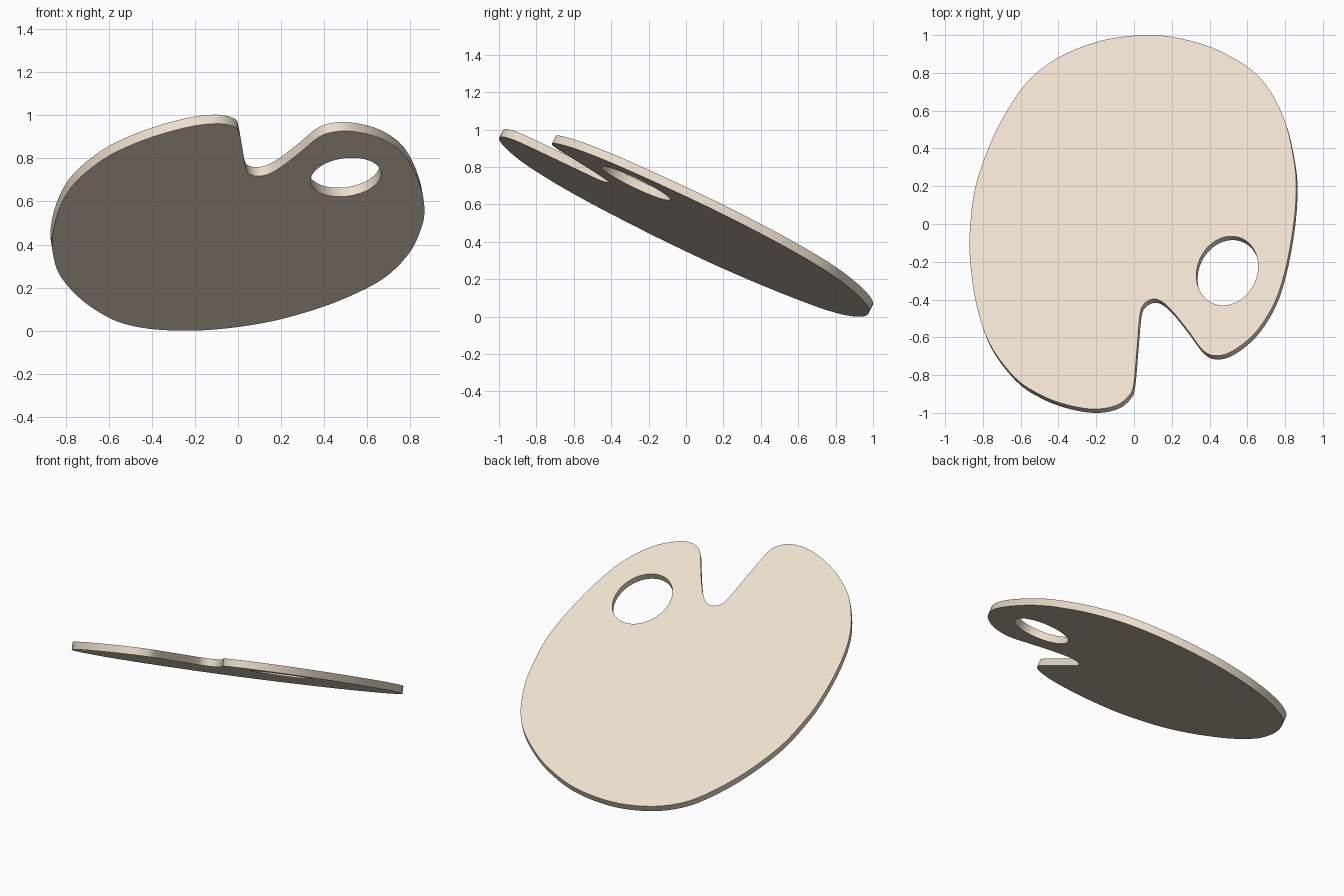
import bpy, bmesh, math
from mathutils import Vector

if "Cube" in bpy.data.objects:
    bpy.data.objects.remove(bpy.data.objects["Cube"])

THICK = 0.047
A, B, C = 0.52, 0.171, -0.49           # tilted board plane: z = A + B*x + C*y
NORMAL = Vector((-B, -C, 1)).normalized()

# Board outline seen from above (spline control points)
OUTLINE = [(0.07, .99), (.26, .97), (.47, .90), (.67, .765), (.795, .555), (.85, .33),
           (.862, .18), (.85, 0), (.81, -.23), (.75, -.42), (.65, -.58), (.53, -.68),
           (.44, -.707), (.37, -.68), (.29, -.575), (.21, -.475), (.15, -.42), (.10, -.408),
           (.055, -.435), (.035, -.49), (.02, -.66), (.003, -.85), (-.02, -.915), (-.09, -.97),
           (-.21, -.99), (-.36, -.965), (-.50, -.91), (-.63, -.82), (-.76, -.645), (-.83, -.44),
           (-.865, -.19), (-.862, 0), (-.83, .21), (-.735, .465), (-.61, .68), (-.50, .80),
           (-.35, .895), (-.15, .965)]


def smooth_loop(points, steps=5):
    """Closed Catmull-Rom curve through the points."""
    p = [Vector(q) for q in points]
    n, out = len(p), []
    for i in range(n):
        a, b, c, d = p[i - 1], p[i], p[(i + 1) % n], p[(i + 2) % n]
        for k in range(steps):
            t = k / steps
            out.append(0.5 * (2 * b + (c - a) * t + (2 * a - 5 * b + 4 * c - d) * t**2
                              + (3 * b - a - 3 * c + d) * t**3))
    return out


def ellipse(cx, cy, ra, rb, angle, n=64):
    ca, sa = math.cos(angle), math.sin(angle)
    pts = []
    for i in range(n):
        t = 2 * math.pi * i / n
        u, v = ra * math.cos(t), rb * math.sin(t)
        pts.append(Vector((cx + u * ca - v * sa, cy + u * sa + v * ca)))
    return pts


# Outer rim and thumb hole
loops = [smooth_loop(OUTLINE), ellipse(.497, -.258, .188, .158, math.radians(65))]

bm = bmesh.new()
cap_edges = {1: [], -1: []}
for loop in loops:
    rings = {}
    for side in (1, -1):
        ring = [bm.verts.new(Vector((q.x, q.y, A + B * q.x + C * q.y))
                             + NORMAL * side * THICK / 2) for q in loop]
        rings[side] = ring
        cap_edges[side] += [bm.edges.new((ring[i - 1], ring[i])) for i in range(len(ring))]
    top, bot = rings[1], rings[-1]
    for i in range(len(top)):
        bm.faces.new((top[i - 1], top[i], bot[i], bot[i - 1]))

# Flat top and underside, leaving the thumb hole open
for side in (1, -1):
    bmesh.ops.triangle_fill(bm, edges=cap_edges[side], use_beauty=True, normal=NORMAL * side)
bmesh.ops.recalc_face_normals(bm, faces=bm.faces)

# Rest the board on the floor
low = min(v.co.z for v in bm.verts)
bmesh.ops.translate(bm, verts=bm.verts, vec=(0, 0, -low))

mesh = bpy.data.meshes.new("palette_board")
bm.to_mesh(mesh)
bm.free()
board = bpy.data.objects.new("palette_board", mesh)
bpy.context.collection.objects.link(board)

wood = bpy.data.materials.new("pale_wood")
wood.diffuse_color = (.84, .73, .60, 1)
wood.use_nodes = True
wood.node_tree.nodes["Principled BSDF"].inputs["Base Color"].default_value = wood.diffuse_color
mesh.materials.append(wood)

bpy.context.view_layer.objects.active = board
board.select_set(True)
bpy.ops.object.shade_smooth_by_angle(angle=math.radians(35))
